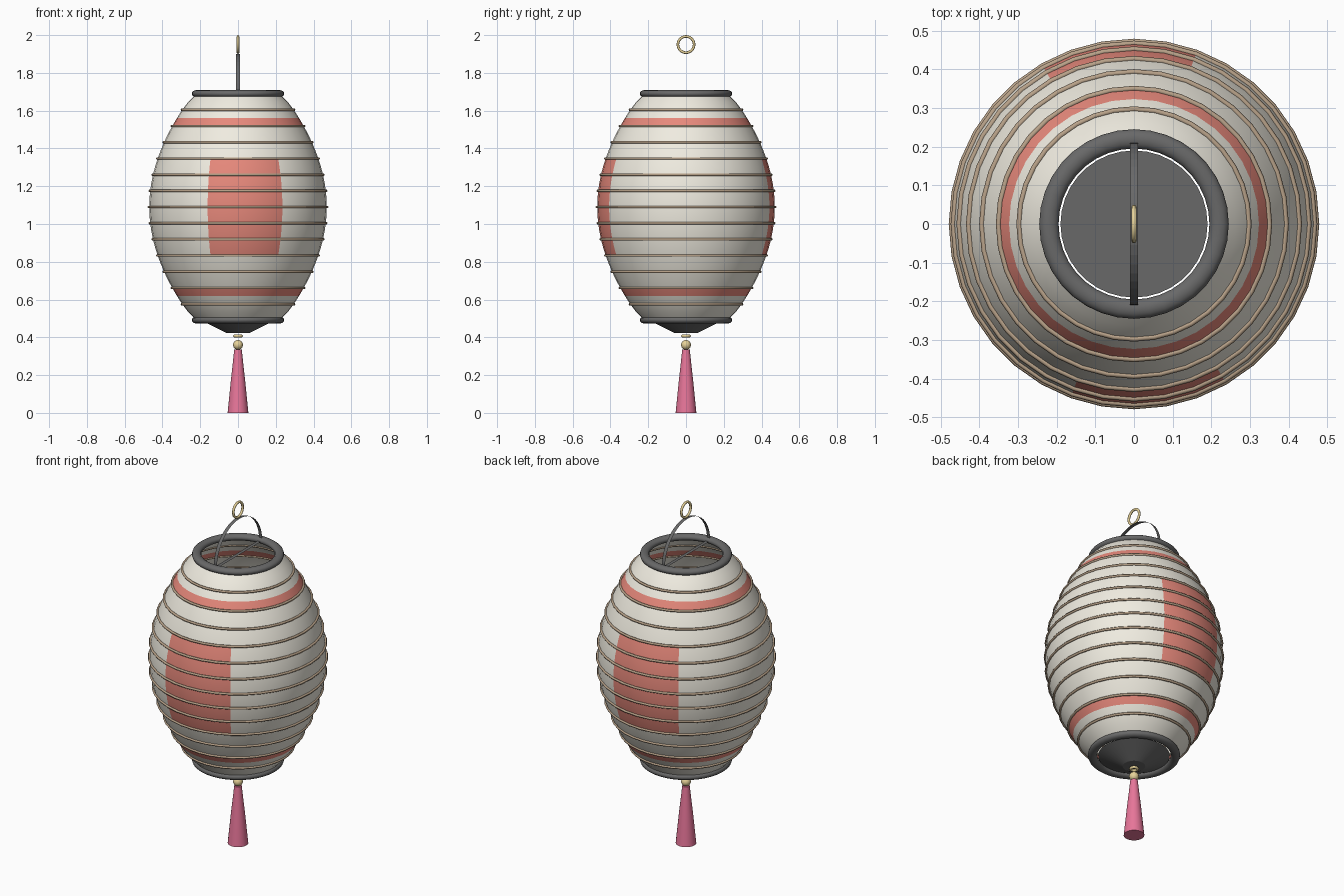
import bpy, math
from math import sin, cos, pi

if "Cube" in bpy.data.objects:
    bpy.data.objects.remove(bpy.data.objects["Cube"])

SEG, ROWS, RIBS = 36, 28, 14
Z0, Z1 = 0.49, 1.69


def material(name, rgb):
    m = bpy.data.materials.new(name)
    m.diffuse_color = (*rgb, 1)
    m.use_nodes = True
    m.node_tree.nodes["Principled BSDF"].inputs["Base Color"].default_value = m.diffuse_color
    return m


PAPER = material("paper", (0.87, 0.84, 0.75))
RED = material("red_paper", (0.80, 0.25, 0.20))
BAMBOO = material("bamboo", (0.48, 0.36, 0.25))
BLACK = material("black_lacquer", (0.14, 0.14, 0.14))
GOLD = material("brass", (0.80, 0.65, 0.32))
SILK = material("silk", (0.80, 0.18, 0.32))


def mesh_object(name, verts, faces, *mats, smooth=True):
    me = bpy.data.meshes.new(name)
    me.from_pydata(verts, [], faces)
    for m in mats:
        me.materials.append(m)
    for p in me.polygons:
        p.use_smooth = smooth
    ob = bpy.data.objects.new(name, me)
    bpy.context.collection.objects.link(ob)
    return ob


def lathe(name, profile, mats, seg=SEG, caps=False):
    """Spin (radius, z) points, listed bottom to top, around z."""
    verts = [(r * cos(2 * pi * j / seg), r * sin(2 * pi * j / seg), z)
             for r, z in profile for j in range(seg)]
    faces = [(i * seg + j, i * seg + (j + 1) % seg,
              (i + 1) * seg + (j + 1) % seg, (i + 1) * seg + j)
             for i in range(len(profile) - 1) for j in range(seg)]
    if caps:
        top = (len(profile) - 1) * seg
        faces += [tuple(reversed(range(seg))), tuple(range(top, top + seg))]
    ob = mesh_object(name, verts, faces, *mats)
    if caps:
        for p in list(ob.data.polygons)[-2:]:
            p.use_smooth = False
    return ob


def torus(name, major, minor, z, mat, seg=SEG, sides=8, rot=(0, 0, 0), flat=1):
    bpy.ops.mesh.primitive_torus_add(
        major_radius=major, minor_radius=minor, major_segments=seg,
        minor_segments=sides, location=(0, 0, z), rotation=rot)
    ob = bpy.context.object
    ob.name = name
    ob.scale.z = flat
    ob.data.materials.append(mat)
    bpy.ops.object.shade_smooth()
    return ob


def body_radius(t):
    return 0.22 + 0.25 * max(sin(pi * t), 0) ** 0.8


# Paper shell, with red bands and a red panel on front and back
shell = lathe("paper_shell",
              [(body_radius(i / ROWS), Z0 + (Z1 - Z0) * i / ROWS)
               for i in range(ROWS + 1)], (PAPER, RED))
for p in shell.data.polygons:
    row, col = divmod(p.index, SEG)
    panel = 8 <= row < 20 and (7 <= col < 12 or 25 <= col < 30)
    p.material_index = int(panel or row in (3, 24))

# Bamboo ribs
for k in range(1, RIBS):
    torus(f"rib_{k}", body_radius(k / RIBS) + 0.002, 0.007,
          Z0 + (Z1 - Z0) * k / RIBS, BAMBOO, sides=6)

# Lacquered rims and the bottom cap
for name, z in (("top_rim", Z1), ("bottom_rim", Z0 + 0.002)):
    torus(name, 0.22, 0.025, z, BLACK, sides=12, flat=0.76)
lathe("bottom_cap", [(0.06, 0.422), (0.19, 0.487)], (BLACK,), caps=True)

# Carrying strap: a flat half-circle ribbon closed by a straight crossing strip
N, R, W = 24, 0.21, 0.01
path = [(R * cos(pi * i / N), Z1 + R * sin(pi * i / N)) for i in range(N + 1)]
n = len(path)
mesh_object("handle_strap",
            [(s * W, y, z) for y, z in path for s in (-1, 1)],
            [(2 * i, 2 * i + 1, 2 * ((i + 1) % n) + 1, 2 * ((i + 1) % n))
             for i in range(n)], BLACK, smooth=False)

# Hanging ring
torus("hanging_ring", 0.043, 0.007, 1.95, GOLD, seg=24, rot=(0, pi / 2, 0))

# Tassel with its collar and bead
torus("tassel_collar", 0.018, 0.008, 0.407, GOLD, seg=20)
bpy.ops.mesh.primitive_uv_sphere_add(segments=20, ring_count=12, radius=0.026,
                                     location=(0, 0, 0.36))
bead = bpy.context.object
bead.name = "tassel_bead"
bead.data.materials.append(GOLD)
bpy.ops.object.shade_smooth()
lathe("tassel", [(0.055, 0), (0.047, 0.08), (0.037, 0.18), (0.028, 0.26), (0.02, 0.335)],
      (SILK,), seg=24, caps=True)
